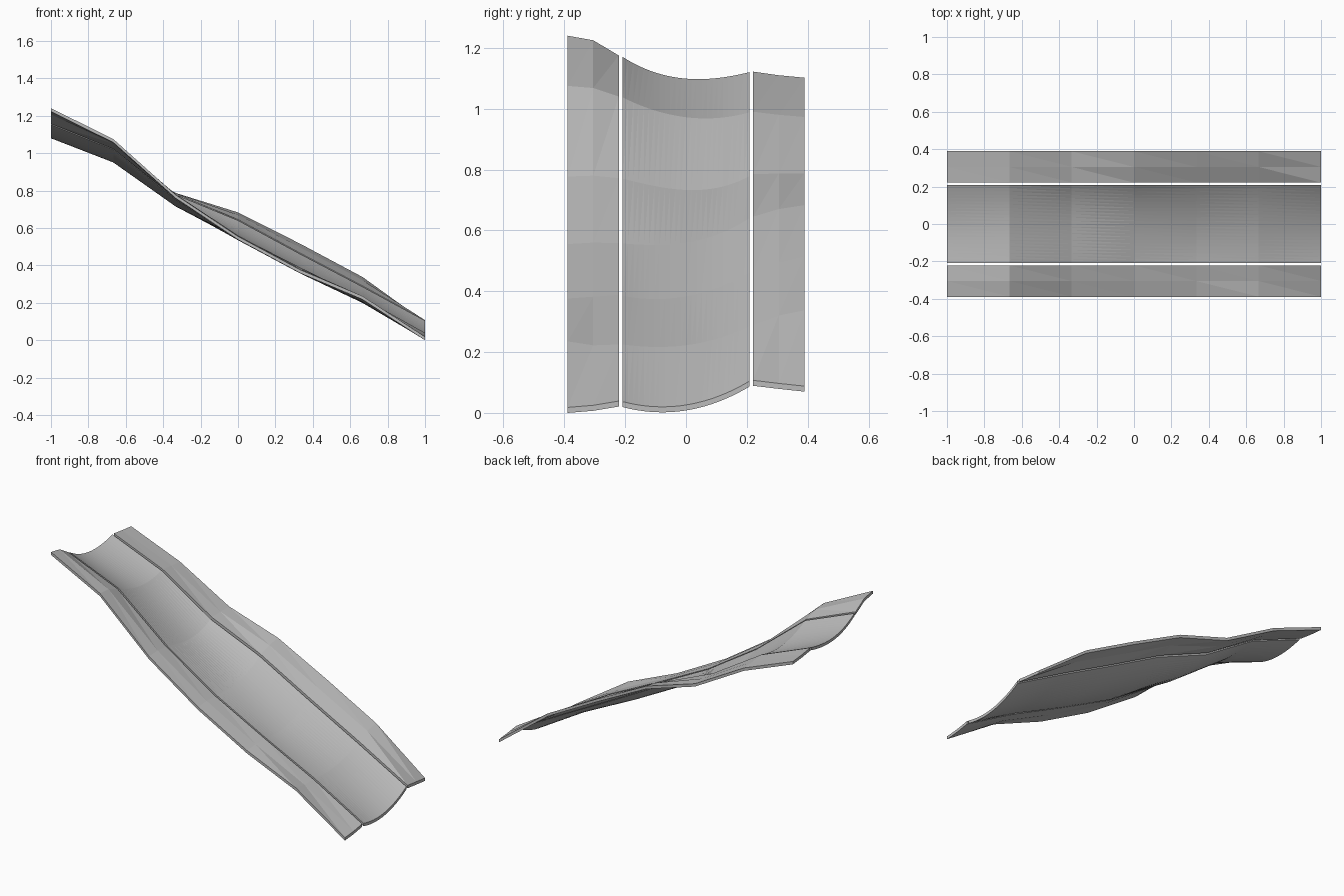
import bpy
import bmesh

cube = bpy.data.objects.get("Cube")
if cube:
    bpy.data.objects.remove(cube, do_unlink=True)

THICKNESS = 0.018

concrete = bpy.data.materials.new("plain grey")
concrete.use_nodes = True
GREY = (0.5, 0.5, 0.5, 1)
concrete.diffuse_color = GREY
concrete.node_tree.nodes["Principled BSDF"].inputs["Base Color"].default_value = GREY


def curve_height(heights, t):
    """Smooth curve through evenly spaced heights, t from 0 to 1."""
    n = len(heights) - 1
    total = 0
    for i, h in enumerate(heights):
        weight = 1
        for j in range(n + 1):
            if j != i:
                weight *= (t * n - j) / (i - j)
        total += h * weight
    return total


def make_strip(name, y0, y1, segments, stations):
    """Slab that follows one cross-section of heights per station along x."""
    bm = bmesh.new()
    layers = []
    for drop in (0, THICKNESS):
        grid = []
        for i, heights in enumerate(stations):
            x = -1 + 2 * i / (len(stations) - 1)
            grid.append([bm.verts.new((x, y0 + (y1 - y0) * k / segments,
                                       curve_height(heights, k / segments) - drop))
                         for k in range(segments + 1)])
        layers.append(grid)
    top, bottom = layers
    rows = len(stations) - 1

    # Upper and lower skins, split along the same diagonal
    for grid in layers:
        for i in range(rows):
            for k in range(segments):
                a, b = grid[i][k], grid[i + 1][k]
                c, d = grid[i + 1][k + 1], grid[i][k + 1]
                bm.faces.new((a, b, d))
                bm.faces.new((b, c, d))

    # Rim all around
    def border(g):
        return (g[0][:-1] + [row[-1] for row in g[:-1]]
                + g[-1][:0:-1] + [row[0] for row in g[:0:-1]])
    upper, lower = border(top), border(bottom)
    for i in range(len(upper)):
        j = (i + 1) % len(upper)
        bm.faces.new((upper[i], upper[j], lower[j], lower[i]))

    bmesh.ops.recalc_face_normals(bm, faces=bm.faces)
    mesh = bpy.data.meshes.new(name)
    bm.to_mesh(mesh)
    bm.free()
    mesh.materials.append(concrete)
    obj = bpy.data.objects.new(name, mesh)
    bpy.context.collection.objects.link(obj)
    return obj


# Curved roadway in the middle
make_strip("roadway", -0.208, 0.208, 24, [
    (1.17, 1.11, 1.098, 1.12),
    (1.037, 0.985, 0.968, 0.988),
    (0.77, 0.74, 0.735, 0.778),
    (0.557, 0.553, 0.575, 0.64),
    (0.385, 0.375, 0.40, 0.46),
    (0.225, 0.217, 0.235, 0.285),
    (0.037, 0.02, 0.042, 0.104),
])

# Faceted side paths
make_strip("front_path", -0.389, -0.221, 2, [
    (1.24, 1.225, 1.175),
    (1.075, 1.068, 1.04),
    (0.777, 0.78, 0.772),
    (0.555, 0.56, 0.558),
    (0.376, 0.382, 0.388),
    (0.235, 0.222, 0.225),
    (0.018, 0.025, 0.039),
])
make_strip("back_path", 0.221, 0.389, 2, [
    (1.122, 1.11, 1.102),
    (0.99, 0.98, 0.973),
    (0.785, 0.787, 0.787),
    (0.645, 0.67, 0.683),
    (0.465, 0.495, 0.515),
    (0.29, 0.32, 0.337),
    (0.107, 0.097, 0.088),
])
